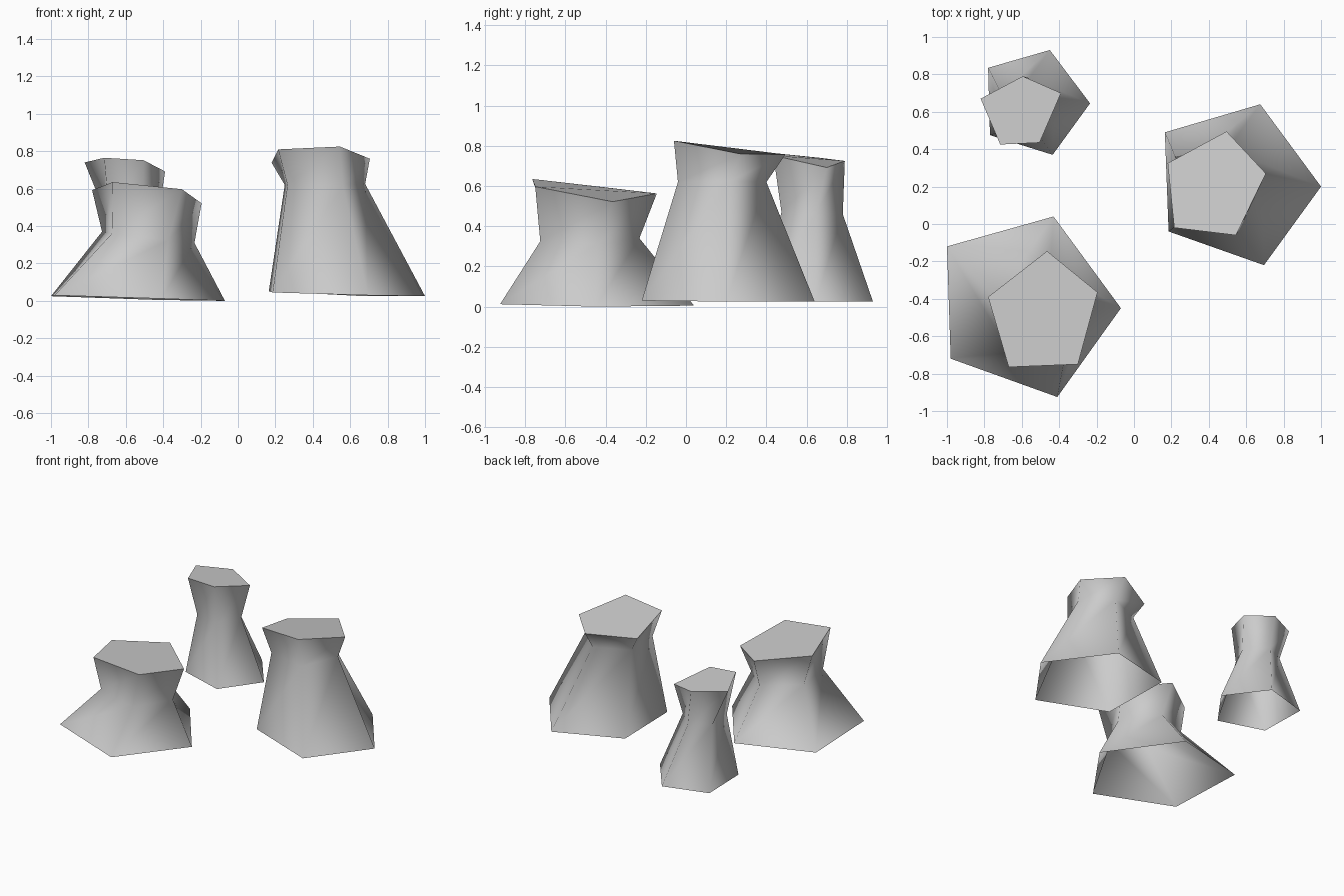
import bpy, bmesh

# Each chimney: three five-sided rings (base, waist, rim), corners from east anticlockwise
SHAPES = {
    "front_left_chimney": (
        [(-.07, -.45, 0), (-.43, .04, .005), (-1, -.12, .025), (-.98, -.72, .03), (-.41, -.925, .012)],
        [(-.233, -.444, .31), (-.449, -.232, .34), (-.727, -.367, .37), (-.674, -.669, .36), (-.372, -.725, .325)],
        [(-.195, -.365, .522), (-.465, -.145, .563), (-.78, -.39, .592), (-.67, -.765, .635), (-.30, -.75, .597)]),
    "right_chimney": (
        [(1, .20, .025), (.675, .64, .025), (.165, .49, .052), (.185, -.04, .045), (.695, -.22, .03)],
        [(.68, .22, .625), (.50, .40, .62), (.25, .29, .62), (.265, .02, .62), (.56, -.04, .62)],
        [(.705, .27, .76), (.495, .495, .757), (.18, .325, .738), (.215, -.02, .81), (.545, -.06, .825)]),
    "back_left_chimney": (
        [(-.235, .645, .025), (-.45, .93, .025), (-.78, .835, .025), (-.77, .475, .025), (-.435, .37, .025)],
        [(-.425, .645, .46), (-.56, .78, .46), (-.71, .70, .47), (-.69, .50, .47), (-.51, .475, .47)],
        [(-.39, .70, .692), (-.595, .79, .725), (-.82, .67, .74), (-.715, .425, .765), (-.505, .435, .752)]),
}


def chimney(name, rings):
    bm = bmesh.new()
    rows = [[bm.verts.new(p) for p in ring] for ring in rings]
    # smooth walls, open underneath
    for low, high in zip(rows, rows[1:]):
        for i in range(5):
            j = (i + 1) % 5
            bm.faces.new((low[i], low[j], high[j], high[i])).smooth = True
    # flat closed top with a sharp rim
    cap = bm.faces.new(rows[-1])
    cap.smooth = False
    for e in cap.edges:
        e.smooth = False
    mesh = bpy.data.meshes.new(name)
    bm.to_mesh(mesh)
    bm.free()
    bpy.context.collection.objects.link(bpy.data.objects.new(name, mesh))


for name, rings in SHAPES.items():
    chimney(name, rings)
